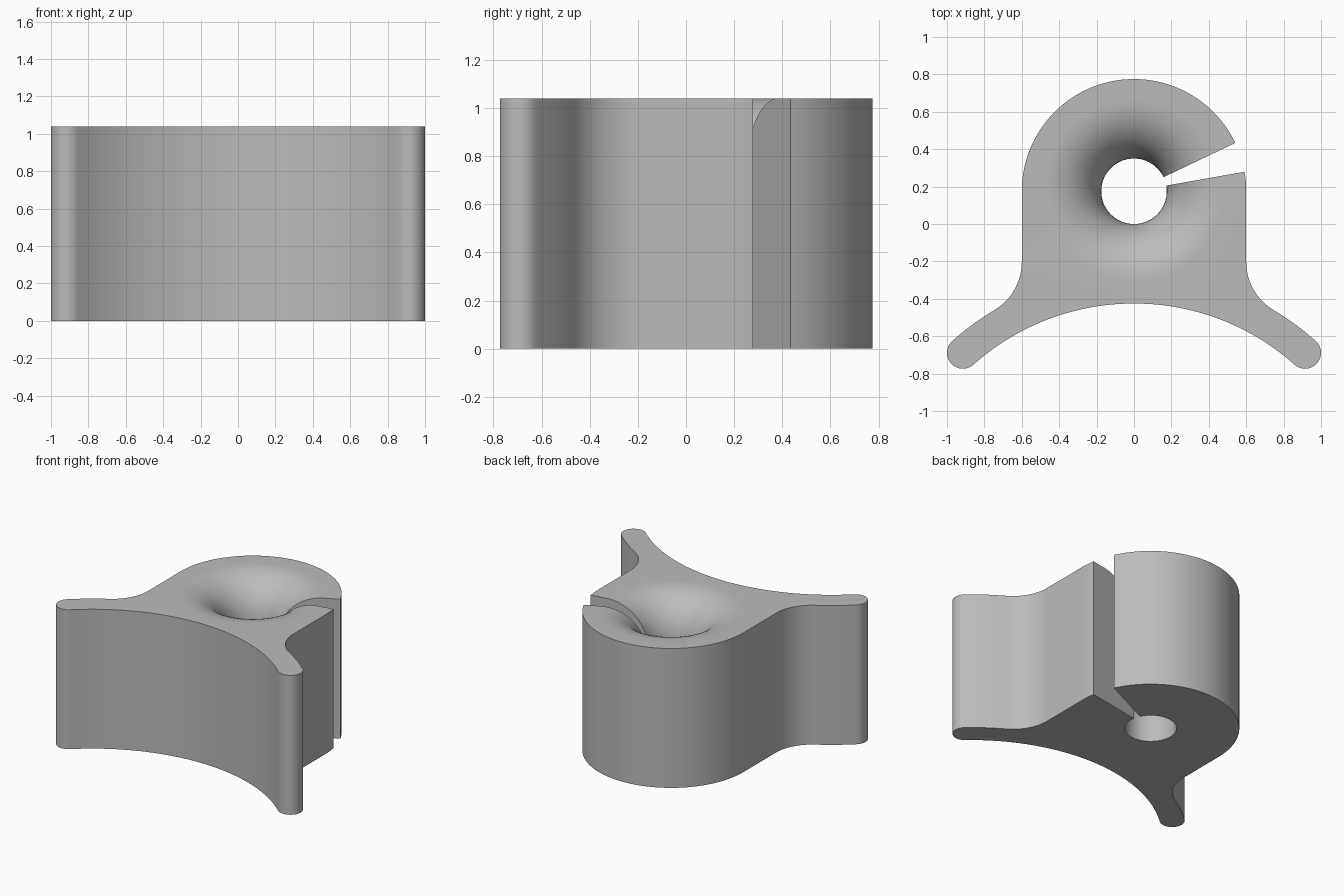
import bpy
import bmesh
from math import cos, sin, radians, sqrt, atan2, pi, degrees

cube = bpy.data.objects.get("Cube")
if cube:
    bpy.data.objects.remove(cube, do_unlink=True)

HEIGHT = 1.04
HUB_Y, HUB_R = 0.175, 0.6          # rounded body around the bore
BORE_R, FLARE = 0.175, 0.31        # bore and its flared mouth
SLOT_LOW, SLOT_HIGH = 10, 25.5     # slot walls, degrees
SADDLE_Y, SADDLE_R = -1.715, 1.29  # concave front face
TIP_R, FILLET = 0.085, 0.3


def arc(cx, cy, r, a0, a1, steps):
    """Points along an arc, angles in degrees."""
    angles = [radians(a0 + (a1 - a0) * i / steps) for i in range(steps + 1)]
    return [(cx + r * cos(a), cy + r * sin(a)) for a in angles]


# Flank of one leg: side fillet, outer leg curve, round tip
outer_r = SADDLE_R + 2 * TIP_R
fil_x = HUB_R + FILLET
fil_y = SADDLE_Y + sqrt((outer_r + FILLET) ** 2 - fil_x ** 2)
join = degrees(atan2(fil_y - SADDLE_Y, fil_x))
tip_x = 0.915
mid_r = SADDLE_R + TIP_R
tip_y = SADDLE_Y + sqrt(mid_r ** 2 - tip_x ** 2)
tip_a = degrees(atan2(tip_y - SADDLE_Y, tip_x))

right_flank = arc(fil_x, fil_y, FILLET, 180, 180 + join, 16)
right_flank += arc(0, SADDLE_Y, outer_r, join, tip_a, 10)[1:]
right_flank += arc(tip_x, tip_y, TIP_R, tip_a, tip_a - 180, 20)[1:]
left_flank = [(-x, y) for x, y in right_flank]

# Outer outline, counter-clockwise from the upper slot wall to the lower one
outline = arc(0, HUB_Y, HUB_R, SLOT_HIGH, 180, 56)
outline += left_flank
outline += arc(0, SADDLE_Y, SADDLE_R, 180 - tip_a, tip_a, 48)[1:-1]
outline += right_flank[::-1]
outline += arc(0, HUB_Y, HUB_R, 0, SLOT_LOW, 4)

# Bore profile from the bottom up through the flared mouth
profile = [(BORE_R, 0)]
for i in range(17):
    t = pi / 2 * i / 16
    profile.append((BORE_R + FLARE * (1 - cos(t)), HEIGHT - FLARE * (1 - sin(t))))

bm = bmesh.new()
low = [bm.verts.new((x, y, 0)) for x, y in outline]
top = [bm.verts.new((x, y, HEIGHT)) for x, y in outline]
rings = [[bm.verts.new((x, y, z)) for x, y in
          arc(0, HUB_Y, r, SLOT_LOW, SLOT_HIGH - 360, 72)] for r, z in profile]


def strip(a, b):
    for i in range(len(a) - 1):
        bm.faces.new((a[i], a[i + 1], b[i + 1], b[i]))


strip(low, top)                        # outer wall
for a, b in zip(rings, rings[1:]):     # bore and flare
    strip(a, b)
bm.faces.new(top + rings[-1])          # top
bm.faces.new((low + rings[0])[::-1])   # underside
for end, ring_end in ((0, -1), (-1, 0)):   # slot walls
    wall = [low[end], top[end]] + [r[ring_end] for r in reversed(rings)]
    bm.faces.new(wall)
bmesh.ops.recalc_face_normals(bm, faces=bm.faces)

mesh = bpy.data.meshes.new("slotted_bracket")
bm.to_mesh(mesh)
bm.free()
bracket = bpy.data.objects.new("slotted_bracket", mesh)
bpy.context.collection.objects.link(bracket)

# Plain grey finish
grey = bpy.data.materials.new("plain_grey")
grey.use_nodes = True
colour = (0.5, 0.5, 0.5, 1)
grey.diffuse_color = colour
grey.node_tree.nodes["Principled BSDF"].inputs["Base Color"].default_value = colour
mesh.materials.append(grey)

bpy.ops.object.select_all(action="DESELECT")
bracket.select_set(True)
bpy.context.view_layer.objects.active = bracket
bpy.ops.object.shade_smooth_by_angle(angle=radians(30))
